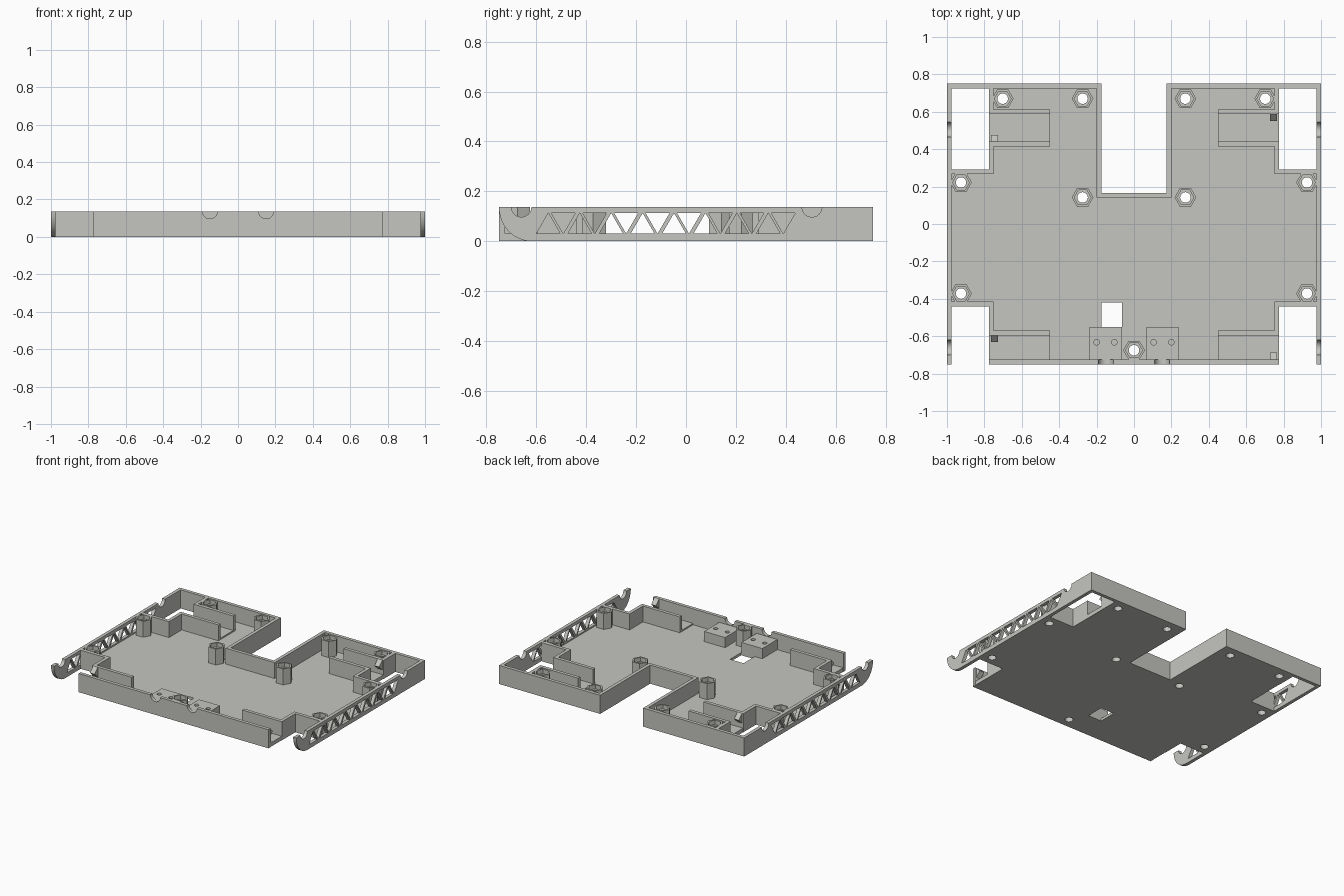
import bpy, bmesh, math

if "Cube" in bpy.data.objects:
    bpy.data.objects.remove(bpy.data.objects["Cube"])

H = 0.137    # wall height
T = 0.025    # wall thickness
FLOOR = 0.02

grey = bpy.data.materials.new("light_grey")
grey.diffuse_color = (0.56, 0.56, 0.53, 1)
grey.use_nodes = True
grey.node_tree.nodes["Principled BSDF"].inputs["Base Color"].default_value = grey.diffuse_color


def prism(name, pts, lo, hi, axis="z"):
    """Extrude a closed 2D profile along an axis (x: profile is y,z; y: x,z; z: x,y)."""
    place = {"x": lambda p, h: (h, p[0], p[1]),
             "y": lambda p, h: (p[0], h, p[1]),
             "z": lambda p, h: (p[0], p[1], h)}[axis]
    bm = bmesh.new()
    a = [bm.verts.new(place(p, lo)) for p in pts]
    b = [bm.verts.new(place(p, hi)) for p in pts]
    bm.faces.new(a)
    bm.faces.new(b)
    n = len(pts)
    for i in range(n):
        bm.faces.new((a[i], a[(i + 1) % n], b[(i + 1) % n], b[i]))
    bmesh.ops.recalc_face_normals(bm, faces=bm.faces)
    me = bpy.data.meshes.new(name)
    bm.to_mesh(me)
    bm.free()
    me.materials.append(grey)
    ob = bpy.data.objects.new(name, me)
    bpy.context.collection.objects.link(ob)
    return ob


def box(name, x0, x1, y0, y1, z0=0.0, z1=H):
    x0, x1 = sorted((x0, x1))
    return prism(name, [(x0, y0), (x1, y0), (x1, y1), (x0, y1)], z0, z1)


def ring(cx, cy, r, n):
    return [(cx + r * math.cos(2 * math.pi * i / n),
             cy + r * math.sin(2 * math.pi * i / n)) for i in range(n)]


def cut(ob, cutters):
    """Subtract the cutters, then remove them."""
    bpy.context.view_layer.objects.active = ob
    for c in cutters:
        m = ob.modifiers.new("cut", "BOOLEAN")
        m.operation, m.solver, m.object = "DIFFERENCE", "EXACT", c
        bpy.ops.object.modifier_apply(modifier=m.name)
        bpy.data.objects.remove(c)


def smooth(ob):
    bpy.ops.object.select_all(action="DESELECT")
    ob.select_set(True)
    bpy.context.view_layer.objects.active = ob
    bpy.ops.object.shade_smooth_by_angle(angle=math.radians(30))


# post positions
posts = [(0, -0.675)]
for s in (-1, 1):
    posts += [(s * 0.702, 0.67), (s * 0.275, 0.67), (s * 0.275, 0.142),
              (s * 0.925, 0.222), (s * 0.925, -0.372)]

# floor plate with wheel wells and rear notch
half = [(0.77, -0.745), (0.77, -0.435), (0.99, -0.435), (0.99, 0.285),
        (0.77, 0.285), (0.77, 0.745), (0.18, 0.745), (0.18, 0.16)]
floor = prism("floor", half + [(-x, y) for x, y in reversed(half)], 0, FLOOR)
cut(floor, [prism("hole", ring(x, y, 0.028, 24), -0.1, 0.3) for x, y in posts]
    + [box("hatch", -0.175, -0.065, -0.55, -0.42, -0.1, 0.3)])

# hexagonal posts with nut recess and bore
for x, y in posts:
    p = prism("hex_post", ring(x, y, 0.058, 6), 0.001, H)
    cut(p, [prism("bore", ring(x, y, 0.028, 24), -0.1, 0.3),
            prism("recess", ring(x, y, 0.045, 6), H - 0.03, 0.3)])
    smooth(p)

# front wall with two cable notches
front = box("front_wall", -0.775, 0.775, -0.75, -0.75 + T)
cut(front, [prism("notch", ring(s * 0.15, H, 0.04, 24), -0.8, -0.7, "y") for s in (-1, 1)])
smooth(front)

# notch back wall
box("notch_wall", -0.2, 0.2, 0.142, 0.167)

for s in (-1, 1):
    # side rail: rounded front toe, axle notches, triangular openings
    toe = [(-0.62 - 0.13 * math.sin(a), H - H * math.cos(a))
           for a in (math.pi / 2 * i / 12 for i in range(13))]
    rail = prism("side_rail", [(0.75, 0), (0.75, H)] + toe[::-1], s * (1 - T), s, "x")
    tools = [prism("axle", ring(y, H, 0.04, 24), s * 0.9, s * 1.1, "x") for y in (-0.66, 0.505)]
    for k in range(8):
        u, d = -0.60 + 0.126 * k, -0.54 + 0.126 * k
        for tri in ([(u, 0.03), (u + 0.096, 0.03), (u + 0.048, 0.113)],
                    [(d, 0.113), (d + 0.096, 0.113), (d + 0.048, 0.03)]):
            tools.append(prism("truss", tri, s * 0.9, s * 1.1, "x"))
    cut(rail, tools)
    smooth(rail)

    # back walls and rear notch sides
    box("back_wall", s * 0.175, s * 0.999, 0.75 - T, 0.75)
    box("notch_side", s * 0.175, s * 0.2, 0.143, 0.749)

    # wheel well walls
    box("rear_well_wall", s * 0.75, s * 0.98, 0.267, 0.292)
    box("rear_well_side", s * 0.75, s * 0.775, 0.268, 0.44)
    box("rear_well_corner", s * 0.75, s * 0.775, 0.588, 0.74)
    box("front_well_wall", s * 0.75, s * 0.98, -0.44, -0.415)
    box("front_well_side", s * 0.75, s * 0.775, -0.595, -0.416)

    # motor cradles with raised beds
    box("rear_motor_wall_outer", s * 0.45, s * 0.774, 0.588, 0.613)
    box("rear_motor_wall_inner", s * 0.45, s * 0.774, 0.415, 0.44)
    box("rear_motor_bed", s * 0.45, s * 0.774, 0.43, 0.6, 0.001, 0.03)
    box("front_motor_wall", s * 0.45, s * 0.774, -0.595, -0.57)
    box("front_motor_bed", s * 0.45, s * 0.774, -0.74, -0.58, 0.001, 0.03)

    # small snap wedges on the cradle walls
    for y, d in (((0.44, 1), (-0.595, -1)) if s < 0 else ((0.588, -1), (-0.725, 1))):
        prism("snap_wedge", [(y, H), (y + d * 0.037, 0.1), (y, 0.065)],
              s * 0.727, s * 0.765, "x")

    # cable clamp block with screw holes
    block = box("clamp_block", s * 0.067, s * 0.237, -0.73, -0.55, 0.001, 0.095)
    cut(block, [prism("screw", ring(s * x, -0.632, 0.015, 16), 0.04, 0.3) for x in (0.105, 0.2)])
    smooth(block)
